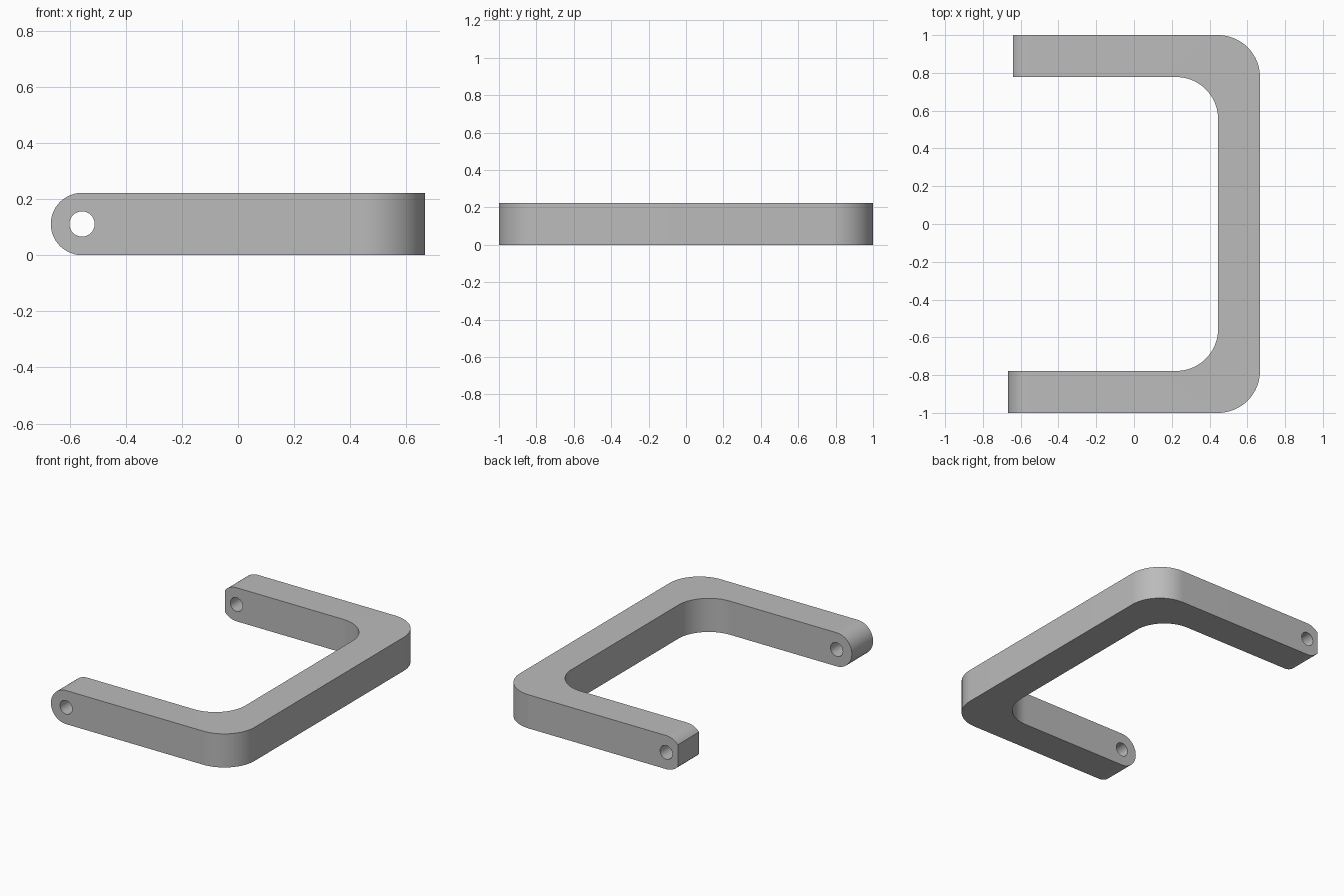
import bpy, bmesh
from math import radians, cos, sin
from mathutils import Vector

cube = bpy.data.objects.get("Cube")
if cube:
    bpy.data.objects.remove(cube, do_unlink=True)

T = 0.222          # bar thickness, also the bend radius
X = 0.667          # half width
HOLE_R = 0.045
PIN_X = -X + T / 2  # centre of holes and rounded ends


def arc(cx, cy, r, start, end, steps=24):
    angles = [radians(start + (end - start) * i / steps) for i in range(steps + 1)]
    return [(cx + r * cos(a), cy + r * sin(a)) for a in angles]


def prism(name, points, direction):
    """Fill a closed 3D outline and extrude it along a direction."""
    bm = bmesh.new()
    face = bm.faces.new([bm.verts.new(p) for p in points])
    new = bmesh.ops.extrude_face_region(bm, geom=[face])["geom"]
    verts = [v for v in new if isinstance(v, bmesh.types.BMVert)]
    bmesh.ops.translate(bm, verts=verts, vec=Vector(direction))
    bmesh.ops.recalc_face_normals(bm, faces=bm.faces)
    mesh = bpy.data.meshes.new(name)
    bm.to_mesh(mesh)
    bm.free()
    obj = bpy.data.objects.new(name, mesh)
    bpy.context.collection.objects.link(obj)
    return obj


def cut(obj, cutter, operation):
    cutter.hide_render = True
    mod = obj.modifiers.new(cutter.name, "BOOLEAN")
    mod.operation = operation
    mod.solver = "EXACT"
    mod.object = cutter
    bpy.ops.object.modifier_apply(modifier=mod.name)
    bpy.data.objects.remove(cutter, do_unlink=True)


# Plan of the U-shaped bar; the back arm stops short with a flat end
outer = X - T
inner = outer - T
plan = [(-0.8, -1)]
plan += arc(outer, T - 1, T, -90, 0) + arc(outer, 1 - T, T, 0, 90)
plan += [(-0.64, 1), (-0.64, 1 - T)]
plan += arc(inner, 1 - 2 * T, T, 90, 0) + arc(inner, 2 * T - 1, T, 0, -90)
plan += [(-0.8, T - 1)]
handle = prism("handle_bar", [(x, y, -0.1) for x, y in plan], (0, 0, 0.5))

bpy.ops.object.select_all(action="DESELECT")
handle.select_set(True)
bpy.context.view_layer.objects.active = handle

# Side profile rounds the arm ends and sets the height
side = [(1, 0), (1, T)] + arc(PIN_X, T / 2, T / 2, 90, 270, 32)
cut(handle, prism("side_profile", [(x, -1.2, z) for x, z in side], (0, 2.4, 0)), "INTERSECT")

# Pin hole through both arms
ring = arc(PIN_X, T / 2, HOLE_R, 0, 360, 32)[:-1]
cut(handle, prism("pin_hole", [(x, -1.2, z) for x, z in ring], (0, 2.4, 0)), "DIFFERENCE")

# Grey finish
grey = bpy.data.materials.new("plain_grey")
grey.use_nodes = True
colour = (0.5, 0.5, 0.5, 1)
grey.diffuse_color = colour
grey.node_tree.nodes["Principled BSDF"].inputs["Base Color"].default_value = colour
handle.data.materials.clear()
handle.data.materials.append(grey)
for poly in handle.data.polygons:
    poly.material_index = 0

bpy.ops.object.shade_smooth_by_angle(angle=radians(30))
